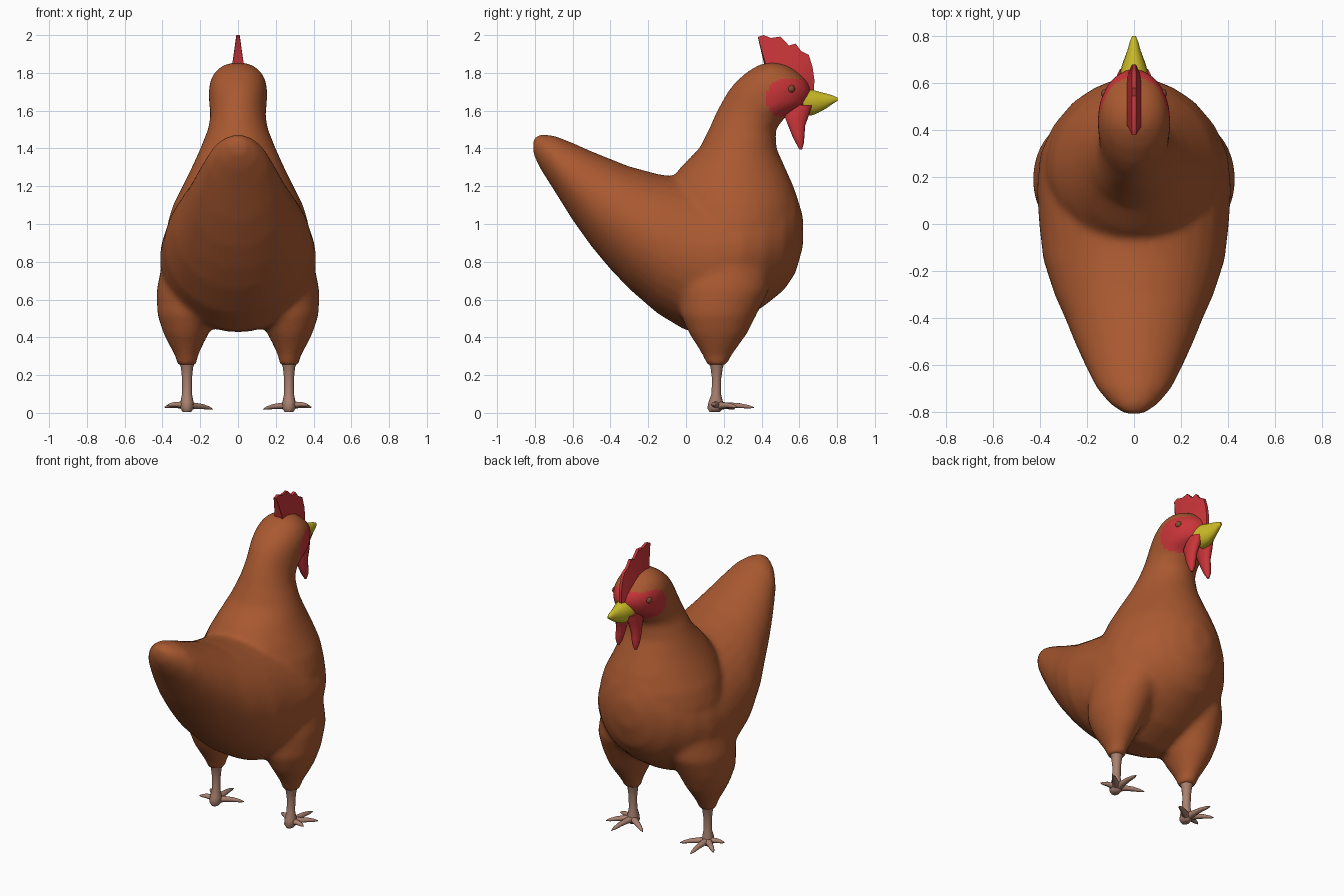
import bpy
import bmesh
from math import sin, cos, pi
from mathutils import Vector

cube = bpy.data.objects.get("Cube")
if cube:
    bpy.data.objects.remove(cube)


def material(name, rgb):
    mat = bpy.data.materials.new(name)
    mat.use_nodes = True
    mat.diffuse_color = (*rgb, 1)
    mat.node_tree.nodes["Principled BSDF"].inputs["Base Color"].default_value = (*rgb, 1)
    return mat


BROWN = material("feather brown", (0.40, 0.10, 0.03))
RED = material("comb red", (0.58, 0.035, 0.04))
YELLOW = material("beak yellow", (0.60, 0.50, 0.02))
PINK = material("leg pink", (0.40, 0.22, 0.16))
EYE = material("eye brown", (0.22, 0.07, 0.03))


def add_loft(bm, rings, sides=24):
    """Skin a closed tube through rings of (centre, half axis, half axis)."""
    loops = []
    for centre, u, v in rings:
        c, u, v = Vector(centre), Vector(u), Vector(v)
        loops.append([bm.verts.new(c + u * cos(2 * pi * i / sides) + v * sin(2 * pi * i / sides))
                      for i in range(sides)])
    for a, b in zip(loops, loops[1:]):
        for i in range(sides):
            j = (i + 1) % sides
            bm.faces.new((a[i], a[j], b[j], b[i]))
    bm.faces.new(loops[0])
    bm.faces.new(loops[-1])


def flat_ring(z, back, front, width, x=0):
    """Horizontal section between two y limits."""
    return (x, (back + front) / 2, z), (width, 0, 0), (0, (front - back) / 2, 0)


def upright_ring(y, low, high, width, x=0):
    """Cross-section facing along y between two heights."""
    return (x, y, (low + high) / 2), (width, 0, 0), (0, 0, (high - low) / 2)


def finish(name, bm, mat, mirror=False, angle=1.0):
    bmesh.ops.recalc_face_normals(bm, faces=bm.faces)
    mesh = bpy.data.meshes.new(name)
    bm.to_mesh(mesh)
    bm.free()
    mesh.materials.append(mat)
    obj = bpy.data.objects.new(name, mesh)
    bpy.context.collection.objects.link(obj)
    bpy.ops.object.select_all(action='DESELECT')
    obj.select_set(True)
    bpy.context.view_layer.objects.active = obj
    bpy.ops.object.shade_smooth_by_angle(angle=angle)
    if mirror:
        obj.modifiers.new("Mirror", 'MIRROR').use_mirror_merge = False
    return obj


# Trunk and raised tail: y, low z, high z, half width
TRUNK = [(-.81, 1.37, 1.46, .04), (-.77, 1.29, 1.475, .10), (-.7, 1.18, 1.47, .16),
         (-.6, 1.02, 1.43, .21), (-.5, .88, 1.385, .255), (-.4, .76, 1.345, .295),
         (-.3, .655, 1.305, .34), (-.15, .525, 1.265, .388), (0, .435, 1.24, .405),
         (.15, .425, 1.2, .415), (.3, .49, 1.2, .40), (.42, .57, 1.2, .345),
         (.52, .65, 1.2, .26), (.58, .74, 1.17, .17), (.62, .88, 1.04, .07)]
# Breast, neck and head: z, back y, front y, half width
NECK = [(.7, 0, .5, .2), (.85, -.1, .58, .36), (1, -.12, .605, .375), (1.1, -.12, .6, .345),
        (1.2, -.1, .57, .295), (1.3, -.03, .525, .245), (1.4, .07, .48, .2),
        (1.5, .12, .475, .16), (1.57, .15, .53, .147), (1.63, .18, .64, .153),
        (1.7, .22, .665, .156), (1.75, .26, .65, .15), (1.8, .315, .6, .128),
        (1.835, .37, .55, .09), (1.855, .42, .49, .04)]
# Thigh: z, back y, front y, half width, x
THIGH = [(.25, .11, .215, .052, .27), (.3, .09, .24, .06, .272), (.35, .06, .275, .085, .275),
         (.42, .015, .325, .12, .275), (.52, -.03, .375, .16, .268),
         (.65, -.05, .44, .185, .247), (.85, -.05, .46, .19, .2)]

# Feathered body: overlapping forms fused into one soft skin
bm = bmesh.new()
add_loft(bm, [upright_ring(*r) for r in TRUNK], 32)
add_loft(bm, [flat_ring(*r) for r in NECK], 32)
for side in (1, -1):
    add_loft(bm, [flat_ring(*r[:4], side * r[4]) for r in THIGH])
body = finish("body", bm, BROWN)
fuse = body.modifiers.new("Fuse", 'REMESH')
fuse.mode = 'VOXEL'
fuse.voxel_size = 0.016
fuse.use_smooth_shade = True
soft = body.modifiers.new("Soften", 'SMOOTH')
soft.factor = 0.5
soft.iterations = 14
for mod in ("Fuse", "Soften"):
    bpy.ops.object.modifier_apply(modifier=mod)

# Bare red face patch on the front of the head
body.data.materials.clear()
body.data.materials.append(BROWN)
body.data.materials.append(RED)
for poly in body.data.polygons:
    c = poly.center
    inside = abs((c.y - .58) / .15) ** 3 + abs((c.z - 1.665) / .105) ** 3 < 1
    poly.material_index = 1 if inside else 0
    poly.use_smooth = True

# Comb: serrated blade, thick at the root and thin at the crest
CREST = [(.415, 1.9), (.38, 1.99), (.41, 2), (.45, 1.985), (.5, 1.992), (.545, 1.945),
         (.58, 1.955), (.61, 1.915), (.65, 1.895), (.67, 1.83), (.68, 1.76), (.675, 1.68)]
ROOT = [(.42, 1.82), (.43, 1.82), (.45, 1.82), (.47, 1.82), (.5, 1.82), (.53, 1.81),
        (.55, 1.8), (.57, 1.79), (.59, 1.77), (.61, 1.74), (.62, 1.71), (.62, 1.67)]
bm = bmesh.new()
rows = [[bm.verts.new((x, y, z)) for y, z in line]
        for x, line in ((-.034, ROOT), (-.009, CREST), (.009, CREST), (.034, ROOT))]
for a, b in zip(rows, rows[1:] + rows[:1]):
    for i in range(len(ROOT) - 1):
        bm.faces.new((a[i], a[i + 1], b[i + 1], b[i]))
for end in (0, -1):
    bm.faces.new([row[end] for row in rows])
finish("comb", bm, RED)

# Wattles: hanging drops under the beak
WATTLE = [(1.63, .55, .67, .035, .04), (1.57, .52, .65, .035, .047), (1.52, .54, .632, .028, .052),
          (1.47, .56, .628, .026, .057), (1.43, .58, .625, .022, .06), (1.395, .6, .615, .007, .062)]
bm = bmesh.new()
add_loft(bm, [flat_ring(*r) for r in WATTLE], 14)
finish("wattles", bm, RED, mirror=True)

# Beak
BEAK = [(.62, 1.57, 1.72, .065), (.67, 1.575, 1.712, .053), (.7, 1.588, 1.702, .043),
        (.74, 1.61, 1.692, .028), (.78, 1.638, 1.68, .017), (.802, 1.652, 1.668, .007)]
bm = bmesh.new()
add_loft(bm, [upright_ring(*r) for r in BEAK], 18)
finish("beak", bm, YELLOW)

# Eyes
bm = bmesh.new()
bmesh.ops.create_uvsphere(bm, u_segments=16, v_segments=10, radius=.022)
bmesh.ops.translate(bm, verts=bm.verts, vec=(.118, .555, 1.715))
finish("eyes", bm, EYE, mirror=True)

# Shanks with a rounded foot pad
SHANK = [(.28, .115, .208, .046), (.24, .13, .195, .032), (.18, .138, .186, .026),
         (.1, .135, .185, .026), (.06, .12, .195, .034), (.025, .113, .2, .036), (.005, .125, .18, .022)]
bm = bmesh.new()
add_loft(bm, [flat_ring(*r, .27) for r in SHANK], 16)
finish("shanks", bm, PINK, mirror=True)

# Toes: tapered and slightly arched, spreading from the foot pad
bm = bmesh.new()
start = Vector((.27, .165, .035))
for tip in ((.285, .36, .028), (.135, .255, .02), (.388, .27, .03), (.375, .14, .04)):
    reach = Vector(tip) - start
    across = reach.cross(Vector((0, 0, 1))).normalized()
    up = across.cross(reach).normalized()
    add_loft(bm, [(start + reach * t + up * .008 * sin(pi * t), across * r, up * r * .85)
                  for t, r in ((0, .028), (.3, .02), (.6, .016), (.85, .011), (1, .003))], 10)
finish("toes", bm, PINK, mirror=True)
